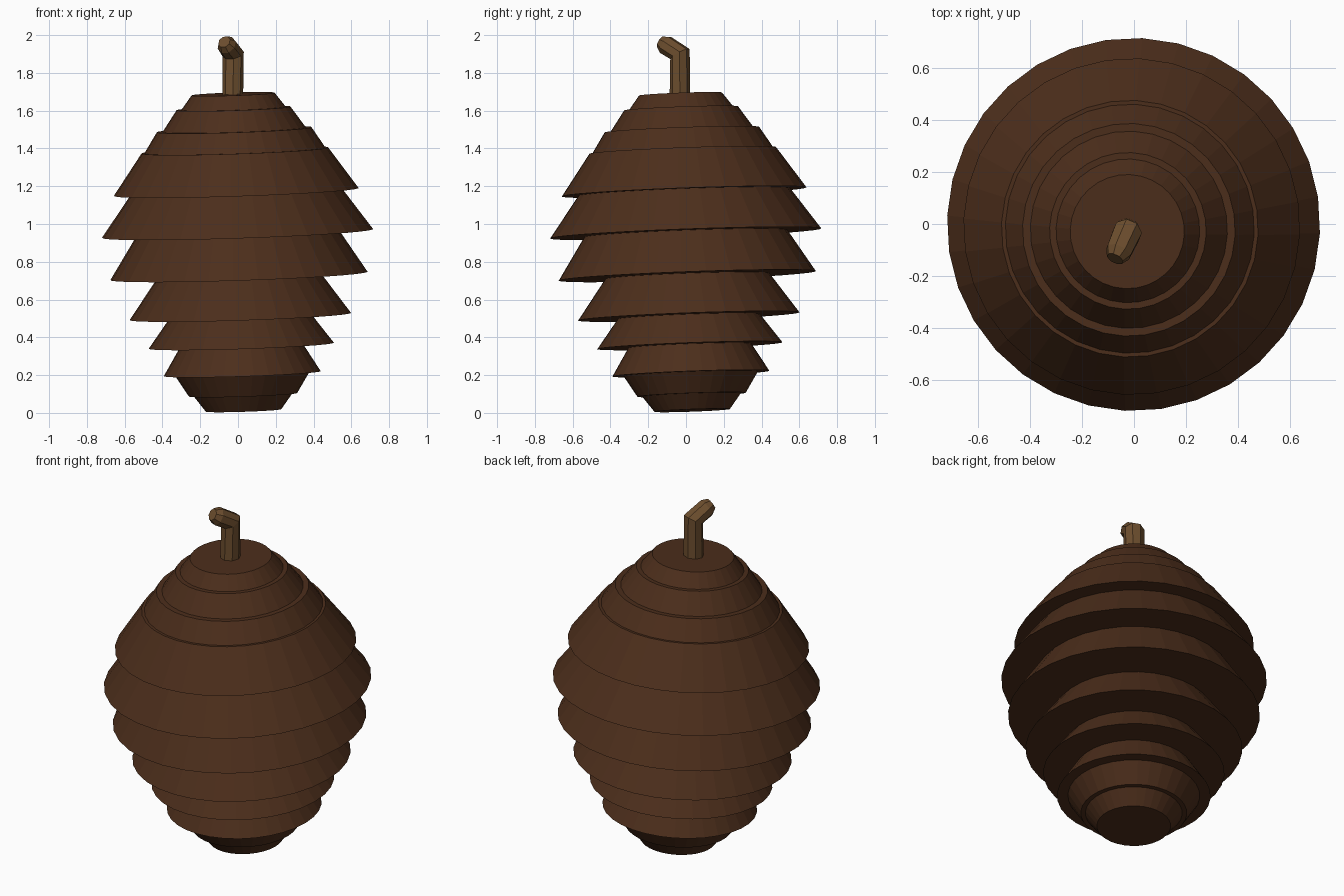
import bpy, math
from mathutils import Matrix, Vector

if "Cube" in bpy.data.objects:
    bpy.data.objects.remove(bpy.data.objects["Cube"])


def material(name, rgb):
    m = bpy.data.materials.new(name)
    m.diffuse_color = (*rgb, 1)
    m.use_nodes = True
    m.node_tree.nodes["Principled BSDF"].inputs["Base Color"].default_value = m.diffuse_color
    return m


scale_brown = material("scale_brown", (0.072, 0.027, 0.011))
stem_brown = material("stem_brown", (0.15, 0.075, 0.027))

# The whole cone leans slightly about its middle
axis = Vector((-0.033, -0.037, 1)).normalized()
pivot = Vector((0, 0, 0.9))
lean = Vector((0, 0, 1)).rotation_difference(axis).to_matrix().to_4x4()
tilt = Matrix.Translation(pivot) @ lean @ Matrix.Translation(-pivot)

# Tiers of scales: bottom z, top z, bottom radius, top radius
tiers = [
    (0.012, 0.095, 0.200, 0.262),
    (0.095, 0.207, 0.287, 0.357),
    (0.207, 0.357, 0.416, 0.325),
    (0.355, 0.512, 0.491, 0.375),
    (0.510, 0.727, 0.587, 0.433),
    (0.725, 0.952, 0.682, 0.537),
    (0.950, 1.172, 0.719, 0.560),
    (1.170, 1.390, 0.649, 0.495),
    (1.390, 1.500, 0.480, 0.410),
    (1.500, 1.613, 0.380, 0.302),
    (1.613, 1.689, 0.277, 0.220),
]
for i, (z0, z1, r0, r1) in enumerate(tiers):
    bpy.ops.mesh.primitive_cone_add(vertices=32, radius1=r0, radius2=r1, depth=z1 - z0)
    ob = bpy.context.object
    ob.name = f"scale_tier_{i + 1}"
    ob.matrix_world = (tilt @ Matrix.Translation((0, 0, (z0 + z1) / 2))
                       @ Matrix.Rotation(math.radians(-2.7), 4, 'Z'))
    ob.data.materials.append(scale_brown)

# Bent stem: eight-sided tube tapering at its tip
path = [
    ((-0.028, -0.032, 1.66), 1.0),
    ((-0.026, -0.032, 1.90), 1.05),
    ((-0.060, -0.108, 1.948), 0.95),
    ((-0.073, -0.134, 1.964), 0.62),
]
curve = bpy.data.curves.new("stem", 'CURVE')
curve.dimensions = '3D'
curve.bevel_depth = 0.055
curve.bevel_resolution = 2
curve.use_fill_caps = True
spline = curve.splines.new('POLY')
spline.points.add(len(path) - 1)
for p, (co, r) in zip(spline.points, path):
    p.co = (*co, 1)
    p.radius = r
spline.use_smooth = False
stem = bpy.data.objects.new("stem", curve)
bpy.context.collection.objects.link(stem)
curve.materials.append(stem_brown)
bpy.ops.object.select_all(action='DESELECT')
stem.select_set(True)
bpy.context.view_layer.objects.active = stem
bpy.ops.object.convert(target='MESH')
bpy.ops.object.shade_flat()
